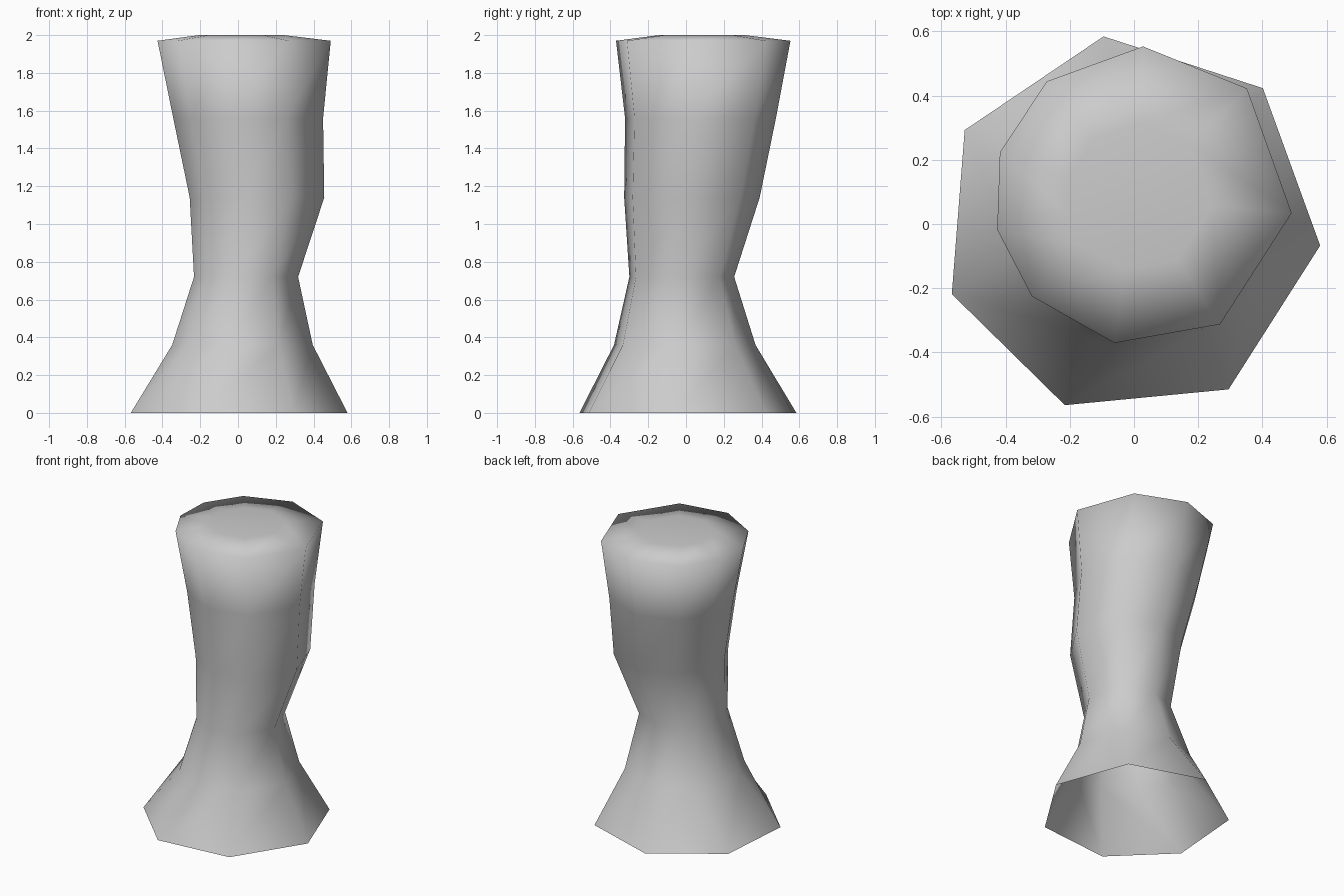
import bpy
import bmesh
from math import cos, sin, radians

cube = bpy.data.objects.get("Cube")
if cube:
    bpy.data.objects.remove(cube, do_unlink=True)

# Plain stone grey
stone = bpy.data.materials.new("stone_grey")
stone.use_nodes = True
grey = (0.6, 0.6, 0.6, 1)
stone.diffuse_color = grey
stone.node_tree.nodes["Principled BSDF"].inputs["Base Color"].default_value = grey

# Corner directions: seven on the foot, nine on the column
foot_angles = [-6, 46, 98, 150, 201, 250, 301]
column_angles = [-6.5, 46, 90, 130, 163, 193, 222, 259, 301]
# Foot corner that each column corner grows from
foot_corner = [0, 1, 2, 3, 3, 4, 4, 5, 6]

# Column rings: centre x, centre y, height, radius
rings = [
    (0.02, -0.01, 0.36, 0.378),
    (0.04, -0.025, 0.72, 0.28),
    (0.097, 0.028, 1.14, 0.362),
    (0.05, 0.073, 1.56, 0.403),
    (0.028, 0.087, 1.97, 0.466),
    (0.016, 0.083, 2.0, 0.228),
]


def add_ring(bm, x, y, z, r, angles):
    return [bm.verts.new((x + r * cos(radians(a)), y + r * sin(radians(a)), z))
            for a in angles]


bm = bmesh.new()

# Flared foot, open underneath
foot = add_ring(bm, -0.012, -0.005, 0, 0.595, foot_angles)
lower = [foot[i] for i in foot_corner]

# Waisted column and shallow cap, ring by ring
for ring in rings:
    upper = add_ring(bm, *ring, column_angles)
    for i in range(len(upper)):
        j = (i + 1) % len(upper)
        corners = [lower[i], lower[j], upper[j], upper[i]]
        bm.faces.new(list(dict.fromkeys(corners)))
    lower = upper
bm.faces.new(lower)

for face in bm.faces:
    face.smooth = True

mesh = bpy.data.meshes.new("pedestal_column")
bm.to_mesh(mesh)
bm.free()
mesh.materials.append(stone)
column = bpy.data.objects.new("pedestal_column", mesh)
bpy.context.collection.objects.link(column)
